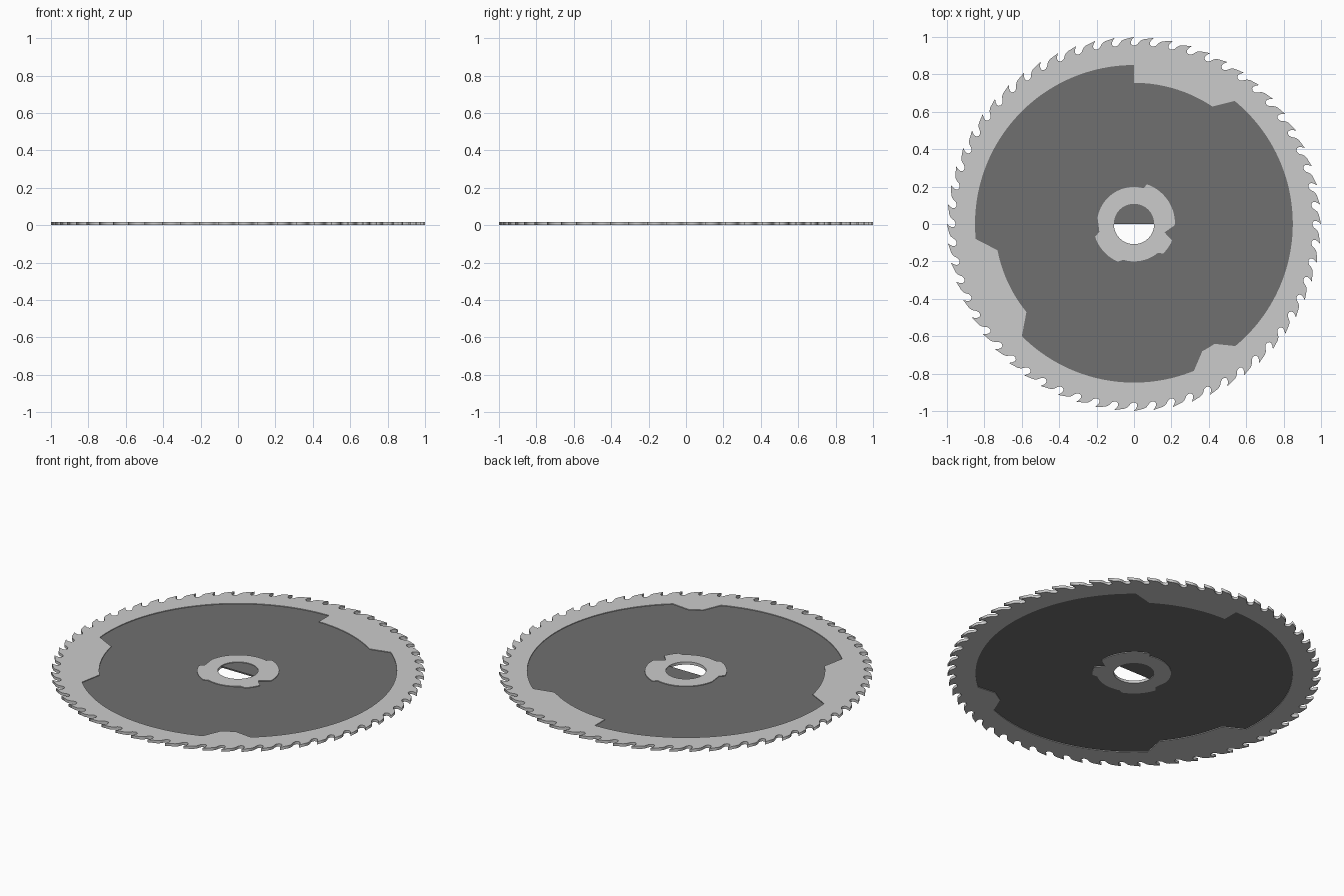
import bpy
from math import sin, cos, radians, ceil

if "Cube" in bpy.data.objects:
    bpy.data.objects.remove(bpy.data.objects["Cube"])

THICK = 0.016   # steel body
TEETH = 60

dark = bpy.data.materials.new("dark_coating")
dark.diffuse_color = (0.16, 0.16, 0.16, 1)
dark.use_nodes = True
dark.node_tree.nodes["Principled BSDF"].inputs["Base Color"].default_value = dark.diffuse_color


def polar(r, deg):
    return (r * cos(radians(deg)), r * sin(radians(deg)))


def loop(keys, step=2.0):
    """Closed outline through (radius, degrees) keys, following arcs in between."""
    pts = []
    for (r0, a0), (r1, a1) in zip(keys, keys[1:] + [(keys[0][0], keys[0][1] + 360)]):
        # equal radii make an arc, unequal radii a straight step
        n = max(1, ceil((a1 - a0) / step)) if abs(r1 - r0) < 0.008 else 1
        pts += [polar(r0 + (r1 - r0) * i / n, a0 + (a1 - a0) * i / n) for i in range(n)]
    return pts


def plate(name, outlines, z0, z1, mat=None):
    """Flat plate between z0 and z1; inner outlines become holes."""
    cu = bpy.data.curves.new(name, 'CURVE')
    cu.dimensions = '2D'
    cu.fill_mode = 'BOTH'
    cu.extrude = (z1 - z0) / 2
    for pts in outlines:
        sp = cu.splines.new('POLY')
        sp.points.add(len(pts) - 1)
        for p, (x, y) in zip(sp.points, pts):
            p.co = (x, y, 0, 1)
        sp.use_cyclic_u = True
    ob = bpy.data.objects.new(name, cu)
    ob.location.z = (z0 + z1) / 2
    bpy.context.collection.objects.link(ob)
    bpy.ops.object.select_all(action='DESELECT')
    ob.select_set(True)
    bpy.context.view_layer.objects.active = ob
    bpy.ops.object.convert(target='MESH')
    ob = bpy.context.object
    if mat:
        ob.data.materials.append(mat)
    return ob


# One hooked tooth: (fraction of pitch clockwise from the tip, radius)
tooth = [(0.0, 1.0), (-0.12, 0.984), (-0.17, 0.972), (-0.15, 0.961), (-0.06, 0.954),
         (0.06, 0.954), (0.18, 0.961), (0.27, 0.973), (0.36, 0.982), (0.5, 0.989)]
pitch = 360 / TEETH
teeth = [polar(r, 90 - (i + t) * pitch) for i in range(TEETH) for t, r in tooth]

# Stepped border between steel rim and dark panel
panel_edge = loop([(0.85, 90), (0.85, 185.4), (0.743, 190.9), (0.743, 219.3),
                   (0.848, 225), (0.848, 292.2), (0.772, 298.2), (0.772, 303.9),
                   (0.848, 309.7), (0.85, 410.7), (0.755, 416.3), (0.755, 450)])

# Notched hub outline and round bore
hub_edge = loop([(0.198, 75), (0.198, 170), (0.19, 193), (0.219, 198), (0.219, 247),
                 (0.2, 253), (0.2, 309), (0.222, 315), (0.222, 337),
                 (0.182, 342), (0.17, 345), (0.217, 358), (0.219, 361), (0.223, 432)], 4)
bore = loop([(0.108, 0)], 5)

plate("toothed_rim", [teeth, panel_edge], 0, THICK)
plate("dark_panel", [panel_edge, hub_edge], 0.004, 0.012, dark)
plate("hub", [hub_edge, bore], 0, THICK)

# Half disc closing the rear half of the bore
half = [polar(0.108, a) for a in range(0, 181, 5)]
plate("bore_half_plate", [half], 0.004, 0.012, dark)
